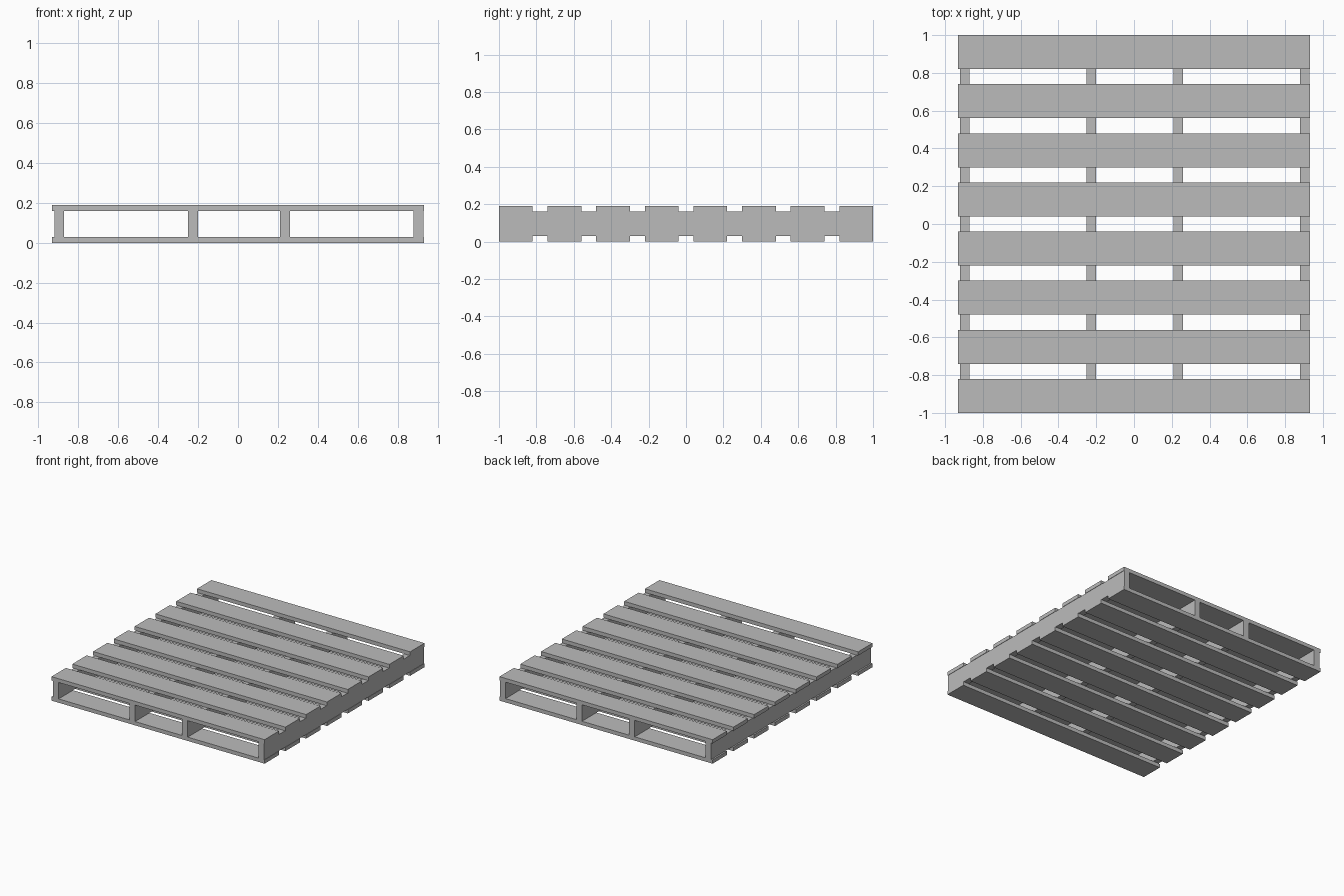
import bpy

# Remove the default cube
old = bpy.data.objects.get("Cube")
if old:
    bpy.data.objects.remove(old, do_unlink=True)

# Plain grey finish
grey = bpy.data.materials.new("plain grey")
grey.use_nodes = True
colour = (0.5, 0.5, 0.5, 1)
grey.diffuse_color = colour
grey.node_tree.nodes["Principled BSDF"].inputs["Base Color"].default_value = colour


def board(name, centre, size):
    """Add one rectangular board."""
    bpy.ops.mesh.primitive_cube_add(size=1, location=centre)
    ob = bpy.context.object
    ob.name = name
    ob.scale = size
    bpy.ops.object.transform_apply(location=False, rotation=False, scale=True)
    ob.data.materials.append(grey)
    return ob


WIDTH, LENGTH, HEIGHT = 1.866, 2.0, 0.19
SLAT_COUNT, SLAT_WIDTH, SLAT_THICK = 8, 0.18, 0.03
STRINGER_THICK = 0.05

# Top and bottom deck slats, evenly spaced from front to back
pitch = (LENGTH - SLAT_WIDTH) / (SLAT_COUNT - 1)
for i in range(SLAT_COUNT):
    y = (SLAT_WIDTH - LENGTH) / 2 + i * pitch
    for deck, z in (("bottom", SLAT_THICK / 2), ("top", HEIGHT - SLAT_THICK / 2)):
        board(f"{deck}_slat_{i + 1}", (0, y, z), (WIDTH, SLAT_WIDTH, SLAT_THICK))

# Stringers running the full length between the decks
stringers = {"right": -0.896, "inner_right": -0.226, "inner_left": 0.235, "left": 0.905}
for side, x in stringers.items():
    board(f"{side}_stringer", (x, 0, HEIGHT / 2),
          (STRINGER_THICK, LENGTH, HEIGHT - 2 * SLAT_THICK))
